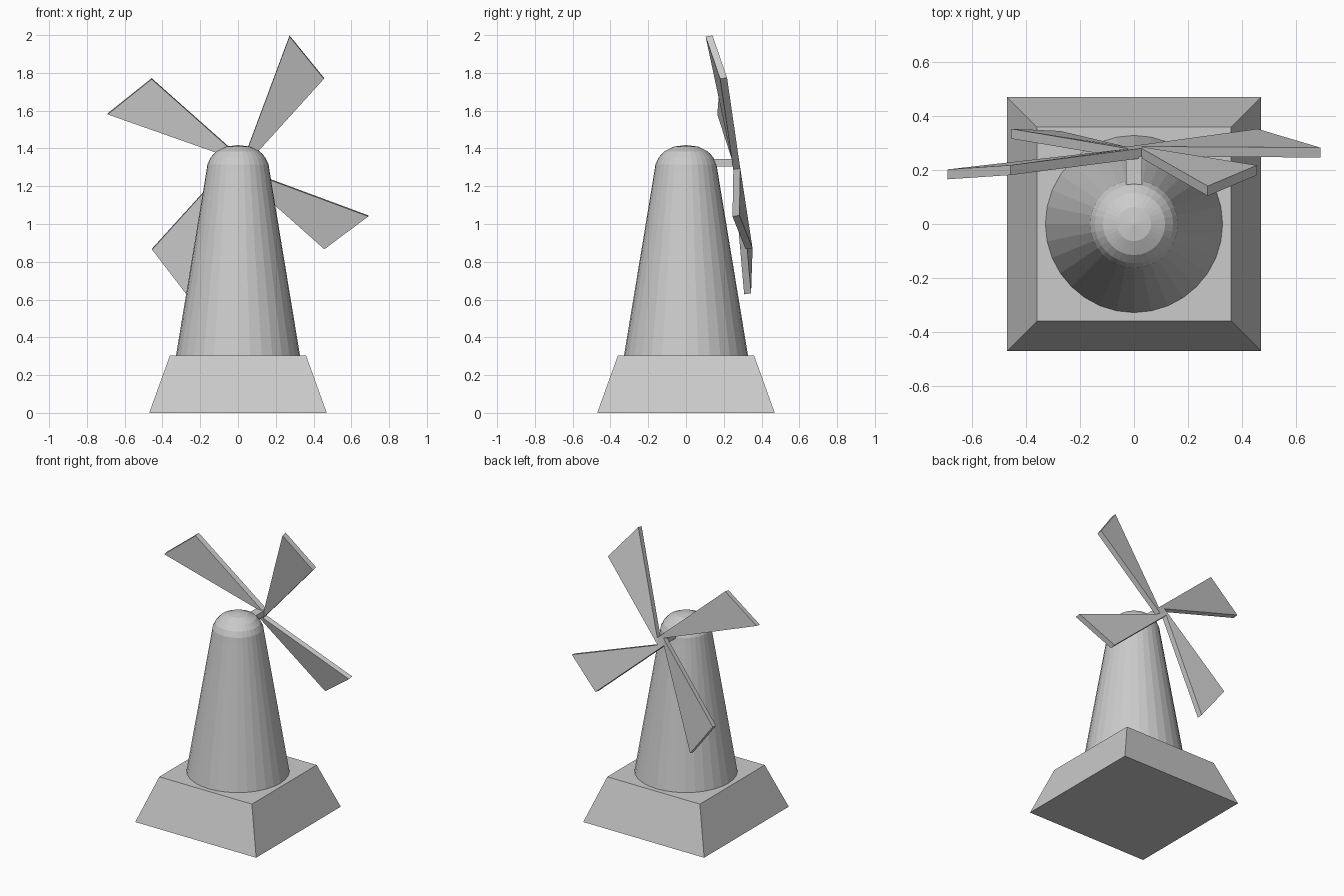
import bpy, bmesh, math
from mathutils import Matrix

if "Cube" in bpy.data.objects:
    bpy.data.objects.remove(bpy.data.objects["Cube"])


def make_object(name, bm):
    bmesh.ops.recalc_face_normals(bm, faces=bm.faces)
    mesh = bpy.data.meshes.new(name)
    bm.to_mesh(mesh)
    bm.free()
    obj = bpy.data.objects.new(name, mesh)
    bpy.context.collection.objects.link(obj)
    return obj


def loft(name, rings, sides, phase=0.0, tip=None):
    """Stack of (radius, z) rings, capped flat or closed to a tip."""
    bm = bmesh.new()
    loops = []
    for r, z in rings:
        angles = [phase + 2 * math.pi * i / sides for i in range(sides)]
        loops.append([bm.verts.new((r * math.cos(a), r * math.sin(a), z)) for a in angles])
    for low, high in zip(loops, loops[1:]):
        for i in range(sides):
            j = (i + 1) % sides
            bm.faces.new((low[i], low[j], high[j], high[i]))
    bm.faces.new(loops[0][::-1])
    if tip is None:
        bm.faces.new(loops[-1])
    else:
        top = bm.verts.new((0, 0, tip))
        for i in range(sides):
            bm.faces.new((loops[-1][i], loops[-1][(i + 1) % sides], top))
    return make_object(name, bm)


# Square tapered base
loft("base", [(0.47 * math.sqrt(2), 0), (0.36 * math.sqrt(2), 0.305)], 4, math.pi / 4)

# Round tapered tower with domed cap
loft("tower", [(0.328, 0.305), (0.168, 1.275), (0.162, 1.315), (0.145, 1.352),
               (0.115, 1.385), (0.063, 1.41)], 32, tip=1.418)

# Axle from the tower to the sails
bm = bmesh.new()
bmesh.ops.create_cube(bm, size=1, matrix=Matrix.Translation((0, 0.185, 1.325))
                      @ Matrix.Diagonal((0.06, 0.13, 0.04, 1)))
make_object("axle", bm)
bm = bmesh.new()
bmesh.ops.create_cube(bm, size=1, matrix=Matrix.Translation((0, 0.245, 1.325))
                      @ Matrix.Diagonal((0.036, 0.05, 0.036, 1)))
make_object("hub_pin", bm)

# Four twisted sails: one outline turned in quarter steps around the hub
THICK = 0.037
outline = [(0.028, -0.002, 0.02), (0.273, -0.043, 0.69), (0.455, 0.0, 0.457)]
bm = bmesh.new()
layers = []
for depth in (0, -THICK):
    layer = []
    for k in range(4):
        turn = Matrix.Rotation(-k * math.pi / 2, 3, 'Y')
        for x, y, z in outline:
            v = bm.verts.new((x, y + depth, z))
            v.co = turn @ v.co
            layer.append(v)
    # Sail faces share root corners with their neighbours
    for k in range(4):
        i, n = 3 * k, (3 * k - 3) % 12
        bm.faces.new((layer[i], layer[i + 1], layer[i + 2], layer[n]))
    bm.faces.new([layer[3 * k] for k in range(4)])
    layers.append(layer)
back, front = layers
for k in range(4):
    i, n = 3 * k, (3 * k - 3) % 12
    for a, b in ((i, i + 1), (i + 1, i + 2), (i + 2, n)):
        bm.faces.new((back[a], back[b], front[b], front[a]))
sails = make_object("sails", bm)
sails.location = (0, 0.285, 1.322)
sails.rotation_euler.x = math.radians(8.5)
